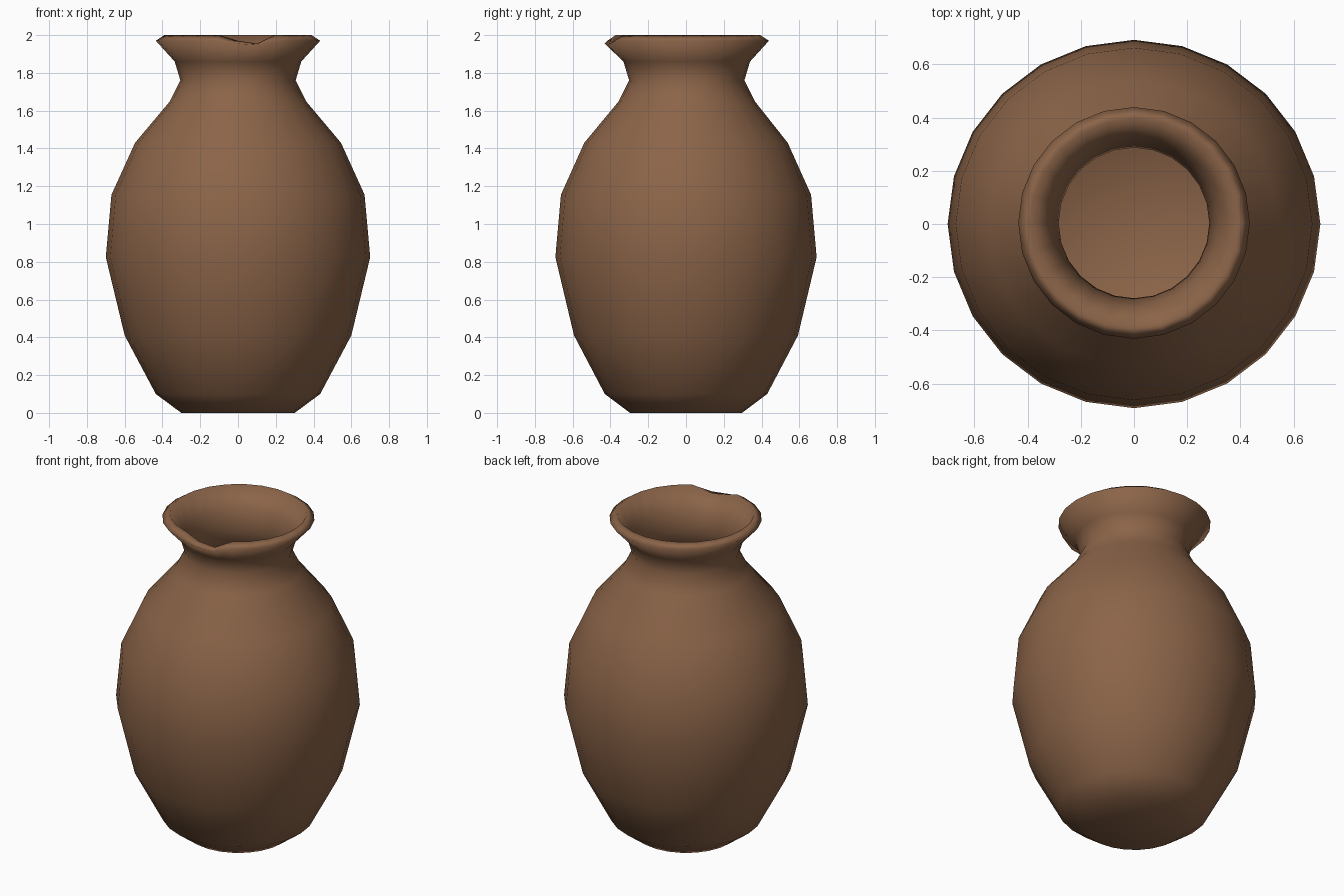
import bpy, bmesh, math
from mathutils import Vector

cube = bpy.data.objects.get("Cube")
if cube:
    bpy.data.objects.remove(cube, do_unlink=True)

SIDES = 24

# Fired clay colour
clay = bpy.data.materials.new("brown clay")
clay.use_nodes = True
colour = (0.258, 0.127, 0.065, 1)
clay.diffuse_color = colour
clay.node_tree.nodes["Principled BSDF"].inputs["Base Color"].default_value = colour

# Profile as (radius, height): outside from base to lip, then down the inside wall
outside = [(0, 0), (0.30, 0), (0.435, 0.10), (0.60, 0.41), (0.70, 0.825),
           (0.67, 1.155), (0.545, 1.43), (0.36, 1.65), (0.305, 1.76),
           (0.335, 1.86), (0.435, 1.97), (0.39, 2.0)]
inside = [(0.315, 1.87), (0.283, 1.76), (0.335, 1.64), (0.522, 1.42),
          (0.645, 1.15), (0.675, 0.825), (0.577, 0.42), (0.415, 0.12),
          (0.29, 0.03), (0, 0.03)]

# Turn the profile around the vertical axis
bm = bmesh.new()
verts = [bm.verts.new((r, 0, z)) for r, z in outside + inside]
edges = [bm.edges.new(pair) for pair in zip(verts, verts[1:])]
bmesh.ops.spin(bm, geom=verts + edges, cent=(0, 0, 0), axis=(0, 0, 1),
               angle=math.tau, steps=SIDES, use_merge=False)
bmesh.ops.remove_doubles(bm, verts=bm.verts, dist=0.001)
bmesh.ops.recalc_face_normals(bm, faces=bm.faces)

# Worn dip in the front of the lip
dip = {-90: 0.03, -75: 0.045}
for v in bm.verts:
    if v.co.z > 1.95:
        angle = round(math.degrees(math.atan2(v.co.y, v.co.x)))
        v.co.z -= dip.get(angle, 0) * (1 if v.co.z > 1.99 else 0.5)
    # Hand-thrown unevenness: slightly oval belly
    if v.co.z < 1.6:
        v.co.y *= 0.988
    else:
        v.co.y += 0.004

mesh = bpy.data.meshes.new("vase")
bm.to_mesh(mesh)
bm.free()
mesh.materials.append(clay)
for p in mesh.polygons:
    p.use_smooth = True
vase = bpy.data.objects.new("vase", mesh)
bpy.context.collection.objects.link(vase)
